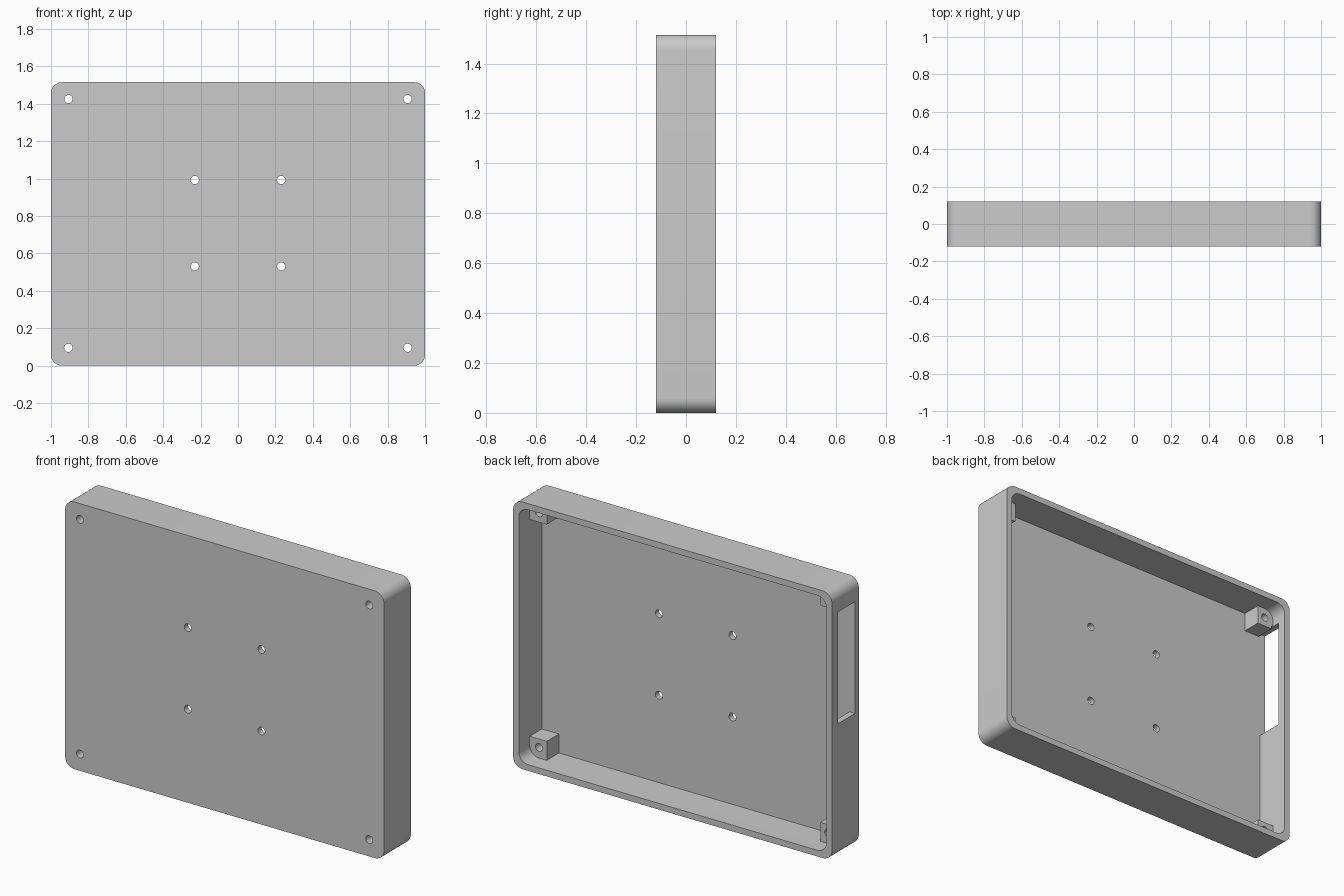
import bpy, bmesh, math

if "Cube" in bpy.data.objects:
    bpy.data.objects.remove(bpy.data.objects["Cube"])

W, H, D = 1.0, 1.515, 0.12      # half width, height, half depth
WALL, FLOOR, R = 0.035, -0.087, 0.058

grey = bpy.data.materials.new("plain_grey")
grey.diffuse_color = (0.6, 0.6, 0.6, 1)
grey.use_nodes = True
grey.node_tree.nodes["Principled BSDF"].inputs["Base Color"].default_value = grey.diffuse_color


def prism(name, outline, y0, y1):
    """Extrude an x/z outline from y0 to y1."""
    bm = bmesh.new()
    face = bm.faces.new([bm.verts.new((x, y0, z)) for x, z in outline])
    ext = bmesh.ops.extrude_face_region(bm, geom=[face])["geom"]
    verts = [g for g in ext if isinstance(g, bmesh.types.BMVert)]
    bmesh.ops.translate(bm, verts=verts, vec=(0, y1 - y0, 0))
    bmesh.ops.recalc_face_normals(bm, faces=bm.faces)
    mesh = bpy.data.meshes.new(name)
    bm.to_mesh(mesh)
    bm.free()
    mesh.materials.append(grey)
    ob = bpy.data.objects.new(name, mesh)
    bpy.context.collection.objects.link(ob)
    return ob


def rounded(x0, x1, z0, z1, r, n=12):
    pts = []
    corners = [(x1 - r, z1 - r), (x0 + r, z1 - r), (x0 + r, z0 + r), (x1 - r, z0 + r)]
    for q, (cx, cz) in enumerate(corners):
        for i in range(n + 1):
            a = math.pi / 2 * (q + i / n)
            pts.append((cx + r * math.cos(a), cz + r * math.sin(a)))
    return pts


def rect(x0, x1, z0, z1):
    return [(x0, z0), (x1, z0), (x1, z1), (x0, z1)]


def circle(cx, cz, r, n=32):
    return [(cx + r * math.cos(2 * math.pi * i / n),
             cz + r * math.sin(2 * math.pi * i / n)) for i in range(n)]


def cut(target, cutter):
    """Subtract the cutter and remove it."""
    mod = target.modifiers.new("cut", 'BOOLEAN')
    mod.operation, mod.solver, mod.object = 'DIFFERENCE', 'EXACT', cutter
    bpy.context.view_layer.objects.active = target
    bpy.ops.object.modifier_apply(modifier=mod.name)
    bpy.data.objects.remove(cutter)


# Tray body
case = prism("enclosure_tray", rounded(-W, W, 0, H, R), -D, D)

# Interior cavity, leaving a screw post in each corner
cavity = prism("cavity", rounded(-W + WALL, W - WALL, WALL, H - WALL, R), FLOOR, D + 0.1)
for sx in (-1, 1):
    for z0, z1 in ((-0.1, 0.143), (H - 0.143, H + 0.1)):
        x0, x1 = sorted((sx * 0.858, sx * 1.1))
        cut(cavity, prism("post", rect(x0, x1, z0, z1), FLOOR - 0.1, 0.022))
cut(case, cavity)

# Side opening
cut(case, prism("side_opening", rect(-1.1, -0.955, 0.757, 1.39), FLOOR, 0.067))

# Corner screw holes and central mounting holes
for hx, zs in ((0.907, (0.095, 1.425)), (0.231, (0.53, 0.992))):
    for sx in (-1, 1):
        for z in zs:
            cut(case, prism("hole", circle(sx * hx, z, 0.022), -0.2, 0.2))

# Smooth rounded corners with crisp edges
bpy.ops.object.select_all(action='DESELECT')
case.select_set(True)
bpy.context.view_layer.objects.active = case
bpy.ops.object.shade_smooth_by_angle(angle=math.radians(30))
